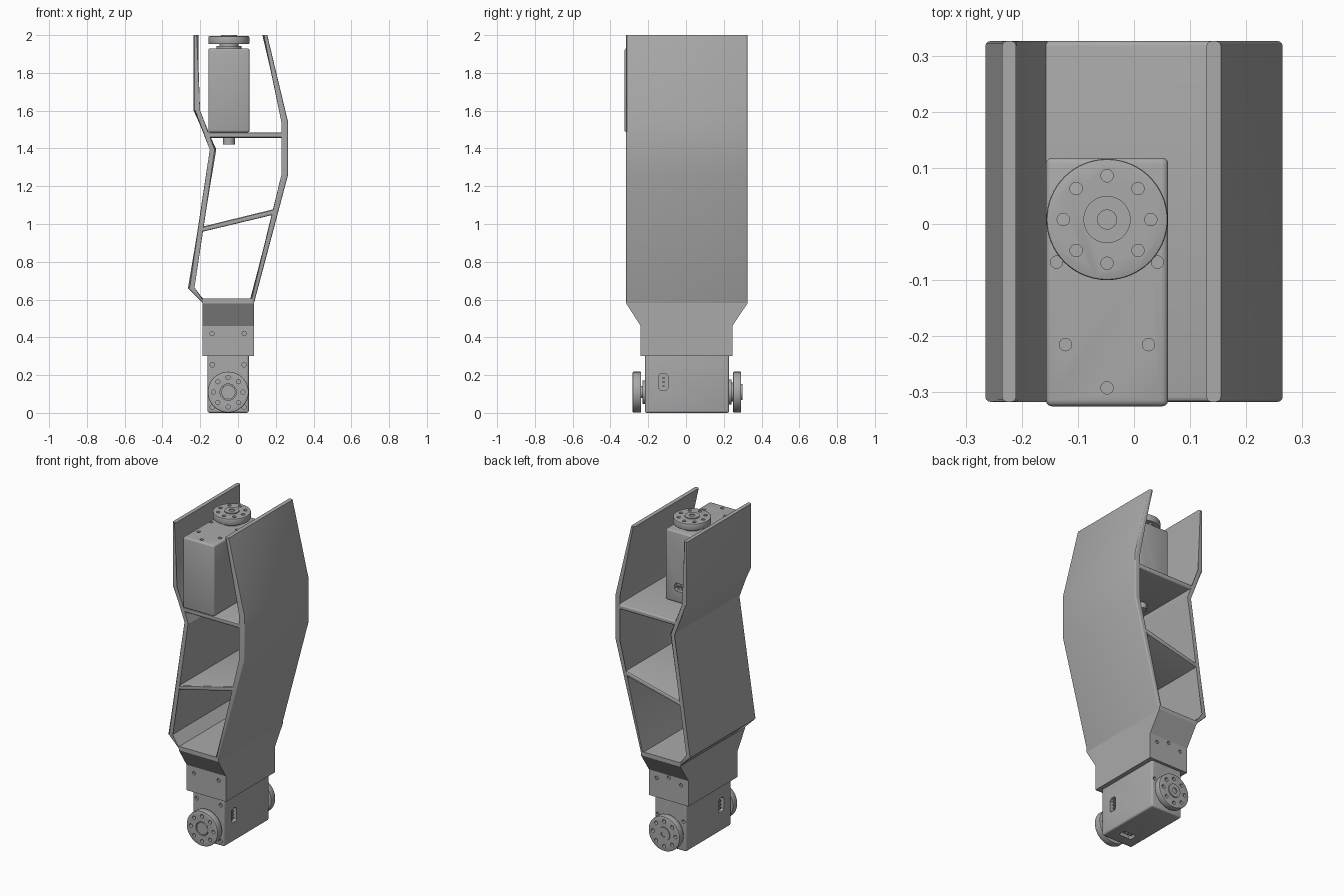
import bpy, bmesh, math
from mathutils import Matrix, Vector

cube = bpy.data.objects.get("Cube")
if cube:
    bpy.data.objects.remove(cube, do_unlink=True)

grey = bpy.data.materials.new("mid_grey")
grey.use_nodes = True
grey.diffuse_color = (0.4, 0.4, 0.4, 1)
bsdf = next(n for n in grey.node_tree.nodes if n.type == 'BSDF_PRINCIPLED')
bsdf.inputs["Base Color"].default_value = grey.diffuse_color


def make(name, bm):
    bmesh.ops.recalc_face_normals(bm, faces=bm.faces)
    mesh = bpy.data.meshes.new(name)
    bm.to_mesh(mesh)
    bm.free()
    mesh.materials.append(grey)
    ob = bpy.data.objects.new(name, mesh)
    bpy.context.collection.objects.link(ob)
    return ob


def activate(ob):
    bpy.ops.object.select_all(action='DESELECT')
    ob.select_set(True)
    bpy.context.view_layer.objects.active = ob


def finish(ob, matrix=None):
    activate(ob)
    bpy.ops.object.shade_smooth_by_angle(angle=math.radians(30))
    if matrix:
        ob.matrix_world = matrix
    return ob


def cut(ob, cutter_bm):
    cutter = make("cutter", cutter_bm)
    cutter.hide_render = True
    mod = ob.modifiers.new("cut", 'BOOLEAN')
    mod.operation, mod.solver, mod.object = 'DIFFERENCE', 'EXACT', cutter
    activate(ob)
    bpy.ops.object.modifier_apply(modifier=mod.name)
    bpy.data.objects.remove(cutter, do_unlink=True)


def add_box(bm, lo, hi):
    lo, hi = Vector(lo), Vector(hi)
    m = Matrix.Translation((lo + hi) / 2) @ Matrix.Diagonal((*(hi - lo), 1))
    return bmesh.ops.create_cube(bm, size=1, matrix=m)["verts"]


def add_cyl(bm, x, y, z0, z1, r, seg=24, turn=Matrix()):
    m = turn @ Matrix.Translation((x, y, (z0 + z1) / 2))
    return bmesh.ops.create_cone(bm, cap_ends=True, segments=seg, radius1=r, radius2=r,
                                 depth=abs(z1 - z0), matrix=m)["verts"]


def bevel(bm, width, test, seg=3):
    bmesh.ops.bevel(bm, geom=[e for e in bm.edges if test(e)], offset=width,
                    segments=seg, profile=0.5, affect='EDGES')


def prism(pts, place, a, b):
    """Extrude a 2D outline between a and b; place maps (u, v, depth) to 3D."""
    bm = bmesh.new()
    near = [bm.verts.new(place(u, v, a)) for u, v in pts]
    far = [bm.verts.new(place(u, v, b)) for u, v in pts]
    bm.faces.new(near)
    bm.faces.new(far[::-1])
    n = len(pts)
    for i in range(n):
        j = (i + 1) % n
        bm.faces.new((near[i], far[i], far[j], near[j]))
    return bm


FRONT, BACK = -0.317, 0.326


def plate(name, pts):
    # frame plate running front to back, with rounded front and back rims
    bm = prism(pts, lambda u, v, d: (u, d, v), FRONT, BACK)
    bevel(bm, 0.009, lambda e: abs(e.verts[0].co.y - e.verts[1].co.y) < 1e-5
          and not (e.verts[0].co.z > 1.99 and e.verts[1].co.z > 1.99))
    return finish(make(name, bm))


def wall(name, outer, thick):
    plate(name, outer + [(x + thick, z) for x, z in reversed(outer)])


# Frame walls and cross plates
wall("right_wall", [(-0.235, 2), (-0.235, 1.6), (-0.14, 1.395), (-0.265, 0.66), (-0.187, 0.582)], 0.025)
wall("left_wall", [(0.155, 2), (0.265, 1.54), (0.265, 1.26), (0.085, 0.582)], -0.026)
plate("servo_shelf", [(-0.165, 1.455), (0.25, 1.455), (0.25, 1.485), (-0.18, 1.485)])
plate("diagonal_brace", [(-0.205, 0.955), (0.2, 1.052), (0.208, 1.083), (-0.2, 0.983)])

# Flared bracket joining the frame to the lower servo
bracket = make("lower_bracket", prism(
    [(-0.24, 0.3), (0.245, 0.3), (0.245, 0.46), (BACK, 0.58), (BACK, 0.605),
     (FRONT, 0.605), (FRONT, 0.58), (-0.24, 0.46)],
    lambda u, v, d: (d, u, v), -0.189, 0.085))
holes = bmesh.new()
along_y = Matrix.Rotation(-math.pi / 2, 4, 'X')
for x in (-0.137, 0.033):
    add_cyl(holes, x, -0.42, -0.26, -0.228, 0.011, turn=along_y)
    add_cyl(holes, x, -0.42, 0.233, 0.26, 0.011, turn=along_y)
add_cyl(holes, -0.052, -0.445, 0.233, 0.26, 0.011, turn=along_y)
cut(bracket, holes)
finish(bracket)


def horn(name, z0, z1, matrix, splined):
    # drilled output disc
    bm = bmesh.new()
    add_cyl(bm, 0, 0, z0, z1, 0.108, 64)
    bevel(bm, 0.004, lambda e: abs(e.verts[0].co.z - e.verts[1].co.z) < 1e-5, 2)
    disc = make(name, bm)
    holes = bmesh.new()
    for i in range(8):
        a = i * math.pi / 4
        add_cyl(holes, 0.078 * math.cos(a), 0.078 * math.sin(a), z0 - 0.02, z1 + 0.02, 0.011)
    if splined:
        add_cyl(holes, 0, 0, z0 - 0.01, z0 + 0.012, 0.043, 48)
    cut(disc, holes)
    finish(disc, matrix)
    if splined:
        teeth = [(r * math.cos(i * math.pi / 16), r * math.sin(i * math.pi / 16))
                 for i in range(32) for r in [0.041 if i % 2 else 0.036]]
        finish(make(name + "_spline", prism(teeth, lambda u, v, d: (u, v, d), z0 + 0.003, z1)), matrix)
    else:
        bm = bmesh.new()
        add_cyl(bm, 0, 0, z0, z1 + 0.006, 0.042, 48)
        boss = make(name + "_boss", bm)
        hole = bmesh.new()
        add_cyl(hole, 0, 0, z1 - 0.008, z1 + 0.02, 0.017)
        cut(boss, hole)
        finish(boss, matrix)


def servo(name, matrix, idle_horn):
    # rounded case, output axis along local z through the origin
    bm = bmesh.new()
    add_box(bm, (-0.109, -0.333, 0), (0.109, 0.11, 0.445))
    bevel(bm, 0.011, lambda e: True)
    case = make(name + "_case", bm)
    holes, pins = bmesh.new(), bmesh.new()
    for x, y in ((0.09, -0.076), (0.074, -0.223), (0, -0.3)):
        for s in ((1, -1) if x else (1,)):
            add_cyl(holes, s * x, y, 0.43, 0.46, 0.011)
    for s in (-1, 1):
        for y in (-0.145, 0.08, -0.3):
            add_cyl(holes, s * 0.084, y, -0.02, 0.014, 0.012)
    # cable sockets with contact pins, on both sides and the end
    for turn, reach, shift in ((0, 0.109, -0.053), (math.pi, 0.109, 0.053), (math.pi / 2, 0.11, 0)):
        rot = Matrix.Rotation(turn, 4, 'Z')
        fresh = add_box(holes, (reach - 0.025, shift - 0.045, 0.072), (reach + 0.02, shift + 0.045, 0.122))
        sides = {e for v in fresh for e in v.link_edges
                 if abs(e.verts[0].co.x - e.verts[1].co.x) > 0.01}
        bmesh.ops.transform(holes, matrix=rot, verts=fresh)
        bmesh.ops.bevel(holes, geom=list(sides), offset=0.012, segments=1, affect='EDGES')
        for k in (-1, 0, 1):
            y = shift + k * 0.022
            fresh = add_box(pins, (reach - 0.03, y - 0.005, 0.092), (reach - 0.006, y + 0.005, 0.102))
            bmesh.ops.transform(pins, matrix=rot, verts=fresh)
    cut(case, holes)
    finish(case, matrix)
    finish(make(name + "_socket_pins", pins), matrix)
    # stepped collars and shafts
    bm = bmesh.new()
    add_cyl(bm, 0, 0, 0.44, 0.457, 0.066, 48)
    add_cyl(bm, 0, 0, 0.45, 0.472, 0.05, 48)
    add_cyl(bm, 0, 0, -0.064 if not idle_horn else -0.024, 0.01, 0.032, 32)
    if idle_horn:
        add_cyl(bm, 0, 0, -0.012, 0.01, 0.062, 48)
    finish(make(name + "_collars", bm), matrix)
    horn(name + "_drive_horn", 0.467, 0.509, matrix, False)
    if idle_horn:
        horn(name + "_idle_horn", -0.065, -0.02, matrix, True)


servo("upper_servo", Matrix.Translation((-0.048, 0.008, 1.485)), False)
servo("lower_servo", Matrix.Translation((-0.052, -0.217, 0.11)) @ along_y, True)
